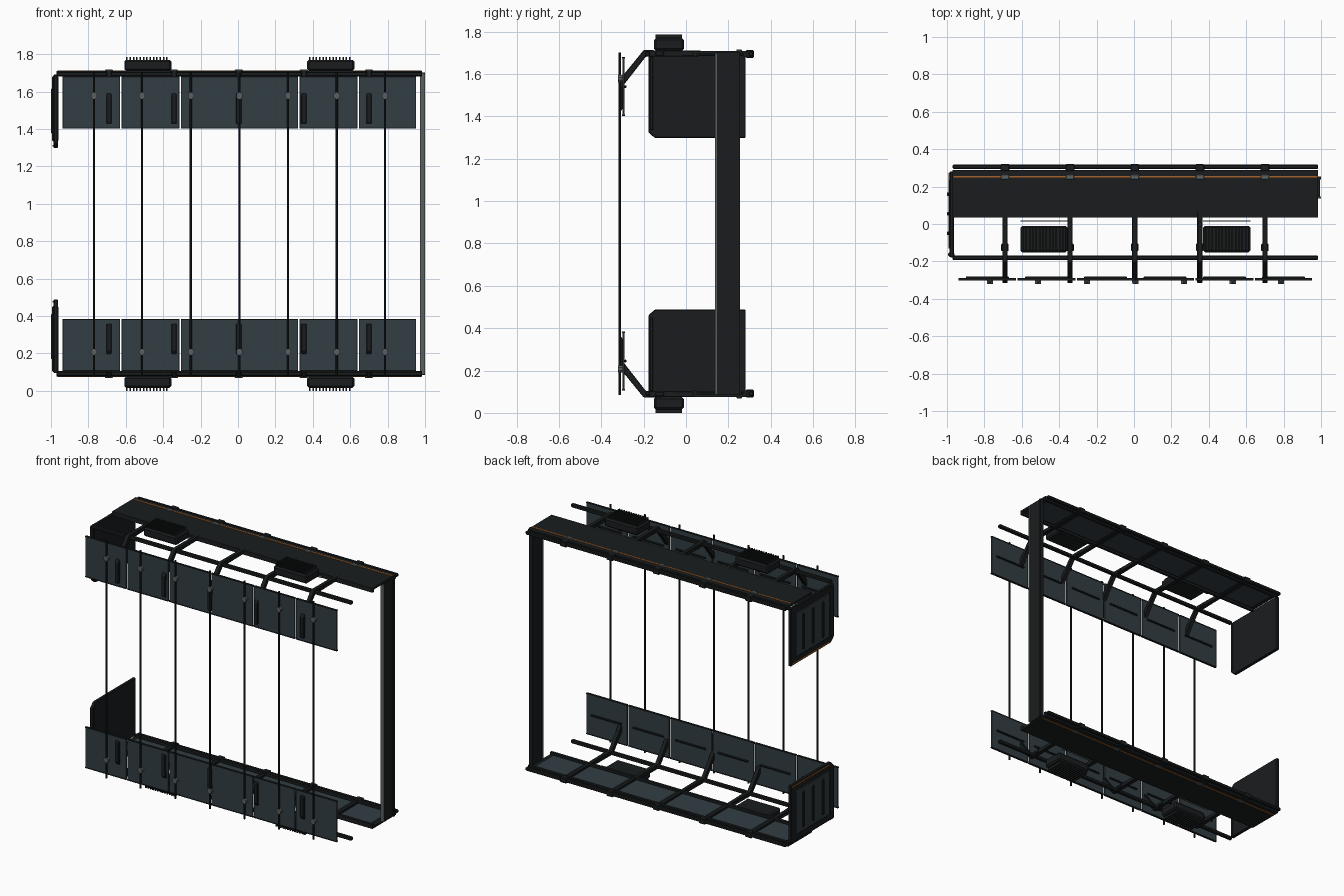
import bpy, bmesh
from math import pi
from mathutils import Matrix

if "Cube" in bpy.data.objects:
    bpy.data.objects.remove(bpy.data.objects["Cube"])

H = 1.786  # overall height; most parts mirror about H/2


def material(name, rgb):
    m = bpy.data.materials.new(name)
    m.diffuse_color = (*rgb, 1)
    m.use_nodes = True
    m.node_tree.nodes["Principled BSDF"].inputs["Base Color"].default_value = m.diffuse_color
    return m


DARK = material("dark_frame", (0.010, 0.012, 0.013))
SLATE = material("slate_panel", (0.032, 0.047, 0.056))
GREY = material("grey_clip", (0.10, 0.115, 0.12))
ORANGE = material("orange_trim", (0.40, 0.12, 0.02))


def finish(name, bm, mat, bevel=0, mirror=True):
    """Make the lower part and, when wanted, its upper mirror image."""
    bmesh.ops.recalc_face_normals(bm, faces=bm.faces)
    for side in (("lower_", "upper_") if mirror else ("",)):
        if side == "upper_":
            for v in bm.verts:
                v.co.z = H - v.co.z
            bmesh.ops.reverse_faces(bm, faces=bm.faces)
        me = bpy.data.meshes.new(side + name)
        bm.to_mesh(me)
        me.materials.append(mat)
        ob = bpy.data.objects.new(side + name, me)
        bpy.context.collection.objects.link(ob)
        if bevel:
            mod = ob.modifiers.new("bevel", 'BEVEL')
            mod.width, mod.segments = bevel, 1
    bm.free()


def add_box(bm, x, y, z):
    c = [(a[0] + a[1]) / 2 for a in (x, y, z)]
    s = [a[1] - a[0] for a in (x, y, z)]
    bmesh.ops.create_cube(bm, size=1, matrix=Matrix.Translation(c) @ Matrix.Diagonal((*s, 1)))


def boxes(name, mat, items, bevel=0, mirror=True):
    bm = bmesh.new()
    for it in items:
        add_box(bm, *it)
    finish(name, bm, mat, bevel, mirror)


def prism(name, mat, pts, x0, x1, bevel=0):
    """Extrude a (y, z) outline from x0 to x1."""
    bm = bmesh.new()
    f = bm.faces.new([bm.verts.new((x0, y, z)) for y, z in pts])
    r = bmesh.ops.extrude_face_region(bm, geom=[f])
    for v in r["geom"]:
        if isinstance(v, bmesh.types.BMVert):
            v.co.x = x1
    finish(name, bm, mat, bevel)


RIBS = [-0.69, -0.342, 0.004, 0.352, 0.70]
EDGES = [-0.942, -0.626, -0.31, 0.006, 0.326, 0.642, 0.957]
RODS = [-0.77, -0.513, -0.252, 0.008, 0.268, 0.528, 0.786]

# long tray with raised lips, plus inset panels between the ribs
boxes("tray", DARK, [((-0.97, 0.985), (0.035, 0.288), (0.076, 0.090)),
                     ((-0.97, 0.985), (0.035, 0.052), (0.088, 0.106)),
                     ((-0.97, 0.985), (0.270, 0.288), (0.088, 0.106))])
stops = [-0.96] + RIBS + [0.975]
boxes("tray_panel", SLATE, [((a + 0.02, b - 0.02), (0.06, 0.262), (0.088, 0.096))
                            for a, b in zip(stops, stops[1:])], 0.003)
boxes("tray_trim", ORANGE, [((-0.965, 0.98), (0.248, 0.257), (0.073, 0.078))])

# rear and front rails
boxes("rear_rail", DARK, [((-0.97, 0.985), (0.295, 0.318), (0.080, 0.103))], 0.005)
boxes("front_rail", DARK, [((-0.97, 0.985), (-0.193, -0.169), (0.080, 0.104))], 0.005)

# clips over the rear rail at every rib
boxes("rail_clip", DARK, [((x - 0.024, x + 0.024), (0.283, 0.320), (0.073, 0.110)) for x in RIBS], 0.004)
boxes("tray_clip", GREY, [((x - 0.022, x + 0.022), (0.238, 0.264), (0.069, 0.079)) for x in RIBS], 0.003)

# bent ribs carrying the front panels
for i, x in enumerate(RIBS):
    prism(f"rib_{i + 1}", DARK,
          [(0.27, 0.078), (-0.20, 0.073), (-0.316, 0.215), (-0.316, 0.352), (-0.308, 0.36),
           (-0.300, 0.352), (-0.300, 0.245), (-0.19, 0.104), (0.27, 0.100)],
          x - 0.014, x + 0.014, 0.003)
boxes("rib_bracket", DARK, [((x - 0.02, x + 0.02), (-0.145, -0.105), (0.078, 0.100)) for x in RIBS], 0.004)

# six front panels with dark edges and a stiffener on the back
for i, (a, b) in enumerate(zip(EDGES, EDGES[1:])):
    boxes(f"front_panel_{i + 1}", SLATE, [((a + 0.004, b - 0.004), (-0.301, -0.291), (0.108, 0.382))], 0.002)
    m = (a + b) / 2
    boxes(f"panel_stiffener_{i + 1}", DARK, [((m - 0.115, m + 0.115), (-0.292, -0.281), (0.239, 0.251))], 0.003)
    boxes(f"panel_edge_{i + 1}", DARK, [((a + 0.004, b - 0.004), (-0.303, -0.289), (z, z + 0.006))
                                        for z in (0.106, 0.378)])

# thin upright rods and their clips
for i, x in enumerate(RODS):
    bm = bmesh.new()
    bmesh.ops.create_cone(bm, cap_ends=True, segments=8, radius1=0.006, radius2=0.006, depth=1.616,
                          matrix=Matrix.Translation((x, -0.312, H / 2)))
    finish(f"upright_rod_{i + 1}", bm, DARK, mirror=False)
    bm = bmesh.new()
    bmesh.ops.create_cone(bm, cap_ends=True, segments=8, radius1=0.018, radius2=0.018, depth=0.019,
                          matrix=Matrix.Translation((x, -0.3105, 0.208)) @ Matrix.Rotation(pi / 2, 4, 'X')
                          @ Matrix.Rotation(pi / 8, 4, 'Z'))
    finish(f"rod_clip_{i + 1}", bm, GREY)

# finned boxes outside the frame
for i, x in enumerate((-0.482, 0.496)):
    boxes(f"fin_box_{i + 1}", DARK, [((x - 0.126, x + 0.126), (-0.152, -0.010), (0.016, 0.076))], 0.010)
    boxes(f"fins_{i + 1}", DARK, [((x - 0.116 + k * 0.0178, x - 0.108 + k * 0.0178), (-0.143, -0.019), (0.0, 0.02))
                                  for k in range(13)])
    boxes(f"fin_box_strip_{i + 1}", GREY, [((x - 0.126, x + 0.126), (0.013, 0.020), (0.082, 0.096))])

# left end plates with outer ribs, front post and orange lip
prism("end_plate", DARK, [(-0.178, 0.095), (-0.178, 0.460), (-0.148, 0.488), (0.282, 0.488), (0.282, 0.095)],
      -0.986, -0.963, 0.004)
prism("end_pad", SLATE, [(-0.125, 0.14), (-0.125, 0.44), (0.235, 0.44), (0.235, 0.14)], -0.992, -0.984, 0.004)
boxes("end_rib", DARK, [((-1.0, -0.988), (y - 0.009, y + 0.009), (0.17, 0.41)) for y in (-0.05, 0.055, 0.16)], 0.003)
boxes("end_edge", DARK, [((-0.994, -0.96), (-0.176, -0.15), (0.10, 0.455))], 0.008)
boxes("end_trim", ORANGE, [((-0.991, -0.984), (-0.13, 0.272), (0.472, 0.480))])

# right end post, a channel between both trays
boxes("end_post", DARK, [((0.978, 0.994), (0.142, 0.252), (0.085, H - 0.085)),
                         ((0.974, 1.0), (0.238, 0.254), (0.085, H - 0.085))], mirror=False)
boxes("end_post_edge", GREY, [((0.974, 1.0), (0.136, 0.146), (0.09, H - 0.09))], mirror=False)
